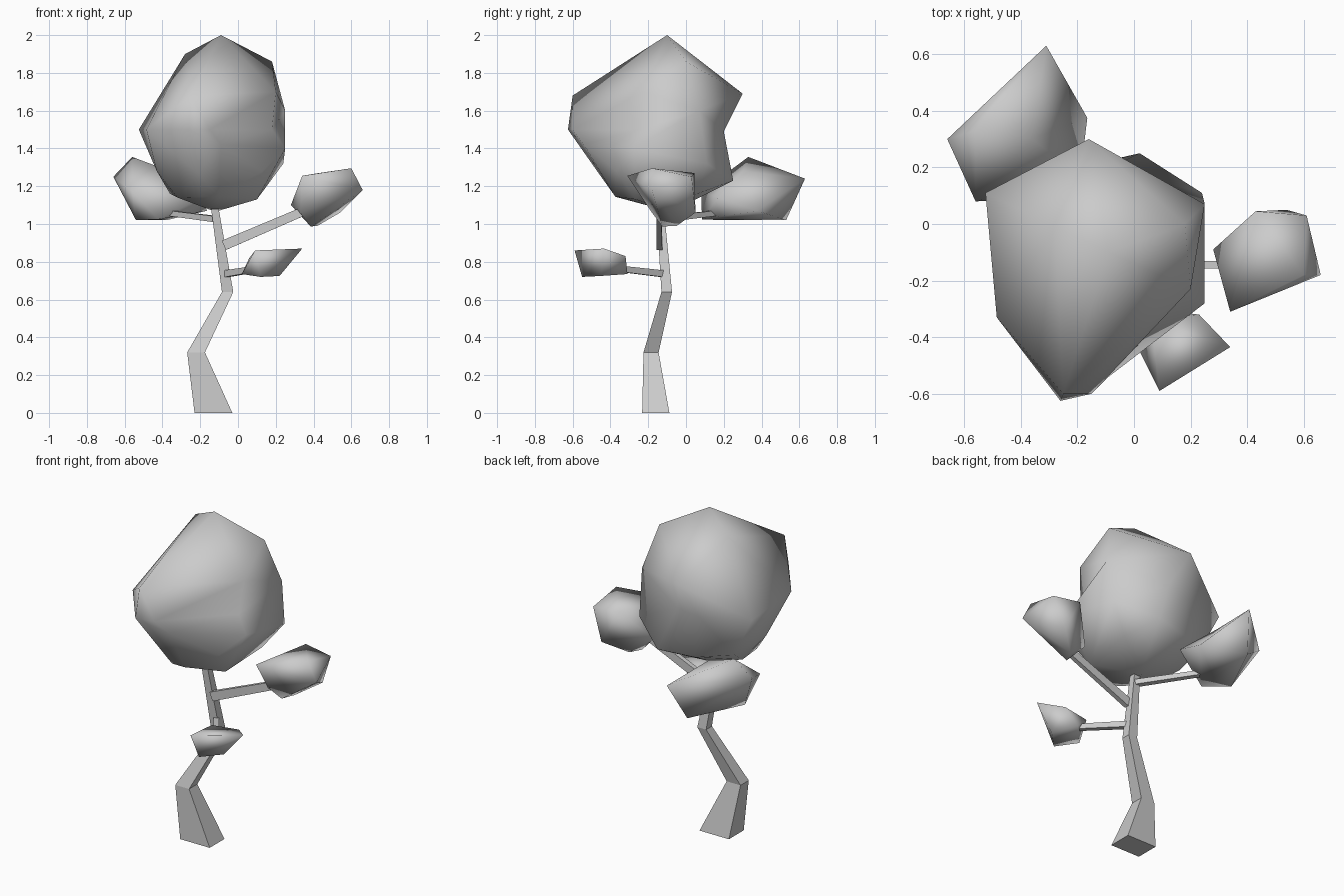
import bpy, bmesh
from mathutils import Vector

cube = bpy.data.objects.get("Cube")
if cube:
    bpy.data.objects.remove(cube, do_unlink=True)

grey = bpy.data.materials.new("plain_grey")
grey.use_nodes = True
GREY = (0.6, 0.6, 0.6, 1)
grey.diffuse_color = GREY
grey.node_tree.nodes["Principled BSDF"].inputs["Base Color"].default_value = GREY


def finish(name, bm, smooth):
    bmesh.ops.recalc_face_normals(bm, faces=bm.faces)
    mesh = bpy.data.meshes.new(name)
    bm.to_mesh(mesh)
    bm.free()
    mesh.materials.append(grey)
    for poly in mesh.polygons:
        poly.use_smooth = smooth
    obj = bpy.data.objects.new(name, mesh)
    bpy.context.collection.objects.link(obj)


def loft(name, rings):
    """Join four-cornered rings into a capped, flat-sided limb."""
    bm = bmesh.new()
    loops = [[bm.verts.new(p) for p in ring] for ring in rings]
    for a, b in zip(loops, loops[1:]):
        for i in range(4):
            j = (i + 1) % 4
            bm.faces.new((a[i], a[j], b[j], b[i]))
    bm.faces.new(loops[0])
    bm.faces.new(loops[-1])
    finish(name, bm, False)


def branch(name, start, end, width, height):
    """Straight limb of half width and half height, slightly tapered."""
    start, end = Vector(start), Vector(end)
    side = (end - start).cross(Vector((0, 0, 1))).normalized()
    up = side.cross(end - start).normalized()
    corners = ((-1, -1), (1, -1), (1, 1), (-1, 1))
    loft(name, [[c + (side * width * i + up * height * j) * taper for i, j in corners]
                for c, taper in ((start, 1), (end, .85))])


def clump(name, points):
    """Faceted leaf mass: wrap the points with their radii evened out, then restore them."""
    points = [Vector(p) for p in points]
    centre = sum(points, Vector()) / len(points)
    bm = bmesh.new()
    place = {}
    for p in points:
        arm = p - centre
        place[bm.verts.new(arm.normalized() * arm.length ** .25)] = p
    bmesh.ops.convex_hull(bm, input=list(bm.verts))
    for v, p in place.items():
        v.co = p
    finish(name, bm, True)


# Crooked trunk: centre x, centre y, height, half width, half depth
trunk = [(-.13, -.16, 0, .10, .072), (-.222, -.185, .32, .047, .04),
         (-.055, -.102, .64, .03, .028), (-.122, -.137, 1.08, .02, .02)]
loft("trunk", [[(x - w, y - d, z), (x + w, y - d, z), (x + w, y + d, z), (x - w, y + d, z)]
               for x, y, z, w, d in trunk])

# Side branches
branch("left_branch", (-.075, -.14, .887), (.40, -.145, 1.09), .015, .027)
branch("front_branch", (-.07, -.11, .735), (.14, -.41, .77), .016, .018)
branch("back_branch", (-.11, -.13, 1.025), (-.42, .22, 1.065), .018, .016)

# Main crown, pinched in at the back and the left side
clump("crown", [
    (-.09, -.10, 2), (.18, 0, 1.86), (-.28, -.01, 1.9), (-.16, .30, 1.69),
    (.25, .07, 1.6), (.20, -.23, 1.7), (-.25, -.60, 1.68), (-.26, -.625, 1.5),
    (-.15, -.60, 1.5), (-.485, -.33, 1.5), (-.525, .11, 1.5),
    (.18, -.25, 1.5), (.25, -.28, 1.4), (.24, .11, 1.32),
    (-.08, .20, 1.49), (-.22, .19, 1.47), (.02, .25, 1.23), (-.2, .2, 1.22),
    (-.09, -.54, 1.42), (-.21, -.46, 1.265), (.13, -.37, 1.28),
    (-.40, .10, 1.25), (-.43, -.17, 1.28), (-.36, -.035, 1.16), (-.32, -.23, 1.14),
    (-.12, -.08, 1.065), (.10, -.265, 1.13), (-.10, -.375, 1.146), (-.19, -.37, 1.143),
    (.12, .06, 1.16)])

# Small leaf clumps on the branch tips
clump("left_leaves", [
    (.34, -.31, 1.255), (.60, -.18, 1.295), (.66, -.18, 1.18), (.61, .03, 1.25),
    (.43, .045, 1.27), (.54, .05, 1.06), (.42, -.05, .99), (.385, -.125, .987),
    (.28, -.09, 1.1), (.33, -.18, 1.06)])
clump("front_leaves", [
    (.34, -.435, .87), (.09, -.59, .86), (.23, -.32, .83), (.02, -.45, .735),
    (.15, -.31, .735), (.12, -.55, .72), (.22, -.45, .725), (.06, -.34, .82)])
clump("back_leaves", [
    (-.66, .30, 1.25), (-.56, .33, 1.355), (-.31, .63, 1.24), (-.165, .375, 1.07),
    (-.38, .53, 1.02), (-.56, .08, 1.17), (-.54, .20, 1.02), (-.42, .085, 1.025),
    (-.19, .17, 1.14), (-.36, .30, 1.28)])
